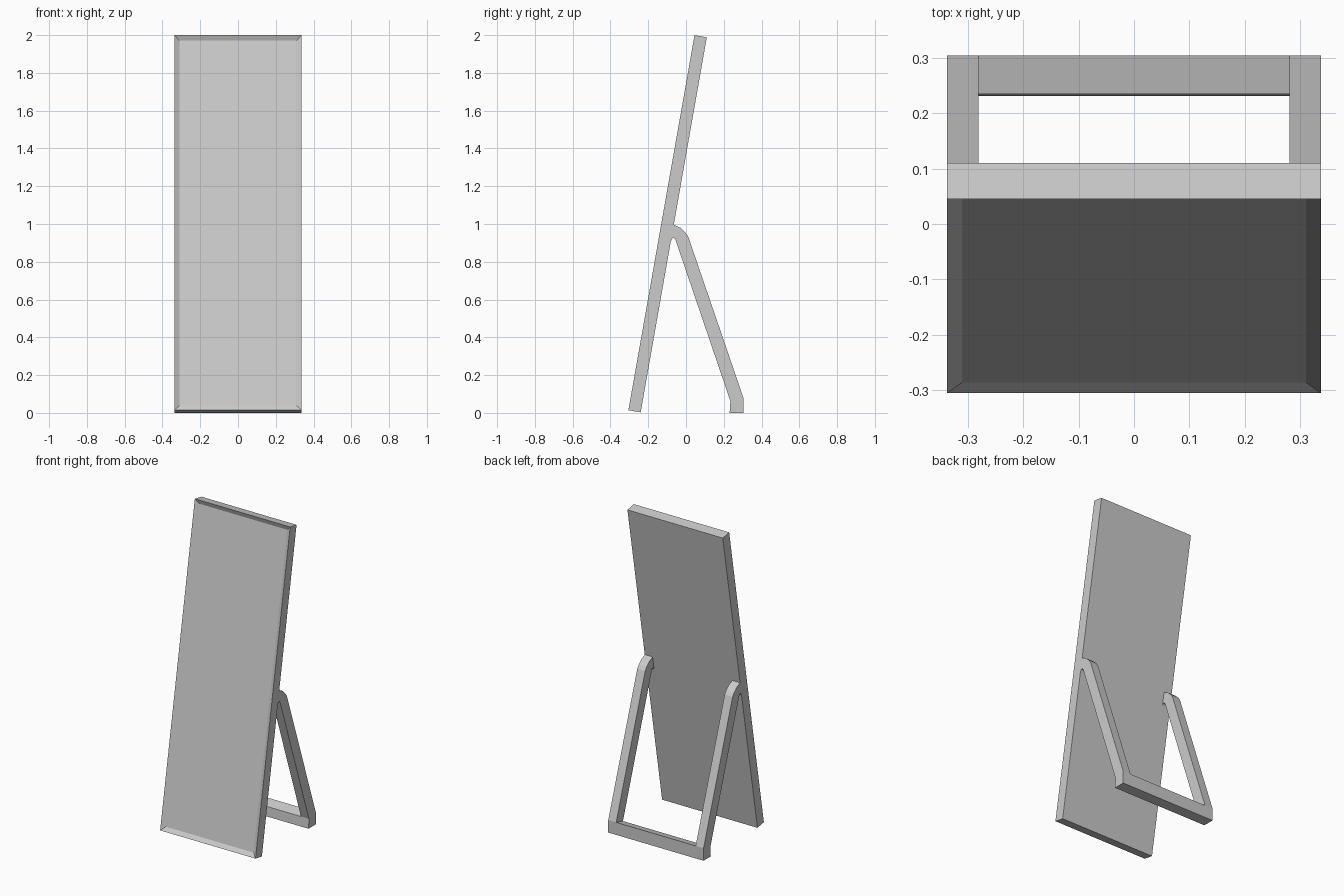
import bpy, bmesh, math
from mathutils import Matrix

cube = bpy.data.objects.get("Cube")
if cube:
    bpy.data.objects.remove(cube)

# One plain grey for every part
grey = bpy.data.materials.new("light_grey")
grey.use_nodes = True
colour = (0.6, 0.6, 0.6, 1)
grey.diffuse_color = colour
grey.node_tree.nodes["Principled BSDF"].inputs["Base Color"].default_value = colour

HALF = 0.337       # half width of the mirror and stand
LEG = 0.056        # leg width
TILT = math.radians(10)


def finish(name, bm):
    bmesh.ops.recalc_face_normals(bm, faces=bm.faces)
    mesh = bpy.data.meshes.new(name)
    bm.to_mesh(mesh)
    bm.free()
    mesh.materials.append(grey)
    obj = bpy.data.objects.new(name, mesh)
    bpy.context.collection.objects.link(obj)
    return obj


def extrude_profile(name, profile, x0, x1):
    """Sweep a (y, z) outline along x."""
    bm = bmesh.new()
    face = bm.faces.new([bm.verts.new((x0, y, z)) for y, z in profile])
    moved = bmesh.ops.extrude_face_region(bm, geom=[face])["geom"]
    verts = [v for v in moved if isinstance(v, bmesh.types.BMVert)]
    bmesh.ops.translate(bm, verts=verts, vec=(x1 - x0, 0, 0))
    return finish(name, bm)


# Leaning mirror: a slab with a recessed pane inside a thin frame
bm = bmesh.new()
bmesh.ops.create_cube(bm, size=1)
bmesh.ops.translate(bm, verts=bm.verts, vec=(0, 0.5, 0.5))
bmesh.ops.scale(bm, verts=bm.verts, vec=(2 * HALF, 0.066, 2.0165))
bm.normal_update()
front = [f for f in bm.faces if f.normal.y < -0.9]
bmesh.ops.inset_region(bm, faces=front, thickness=0.038)
bmesh.ops.translate(bm, verts=front[0].verts, vec=(0, 0.015, 0))
bm.transform(Matrix.Translation((0, -0.305, 0.014)) @ Matrix.Rotation(-TILT, 4, "X"))
finish("mirror_panel", bm)

# Bent legs, joined to the back of the mirror
leg = [(-0.066, 0.997), (-0.03, 0.98), (-0.005, 0.957), (0.011, 0.935),
       (0.304, 0.08), (0.304, 0), (0.231, 0), (0.235, 0.062),
       (-0.057, 0.92), (-0.065, 0.927), (-0.072, 0.926), (-0.08, 0.91)]
extrude_profile("right_leg", leg, -HALF, LEG - HALF)
extrude_profile("left_leg", leg, HALF - LEG, HALF)

# Foot bar between the legs
bar = [(0.304, 0.08), (0.304, 0), (0.231, 0), (0.235, 0.062)]
extrude_profile("foot_bar", bar, LEG - HALF, HALF - LEG)
